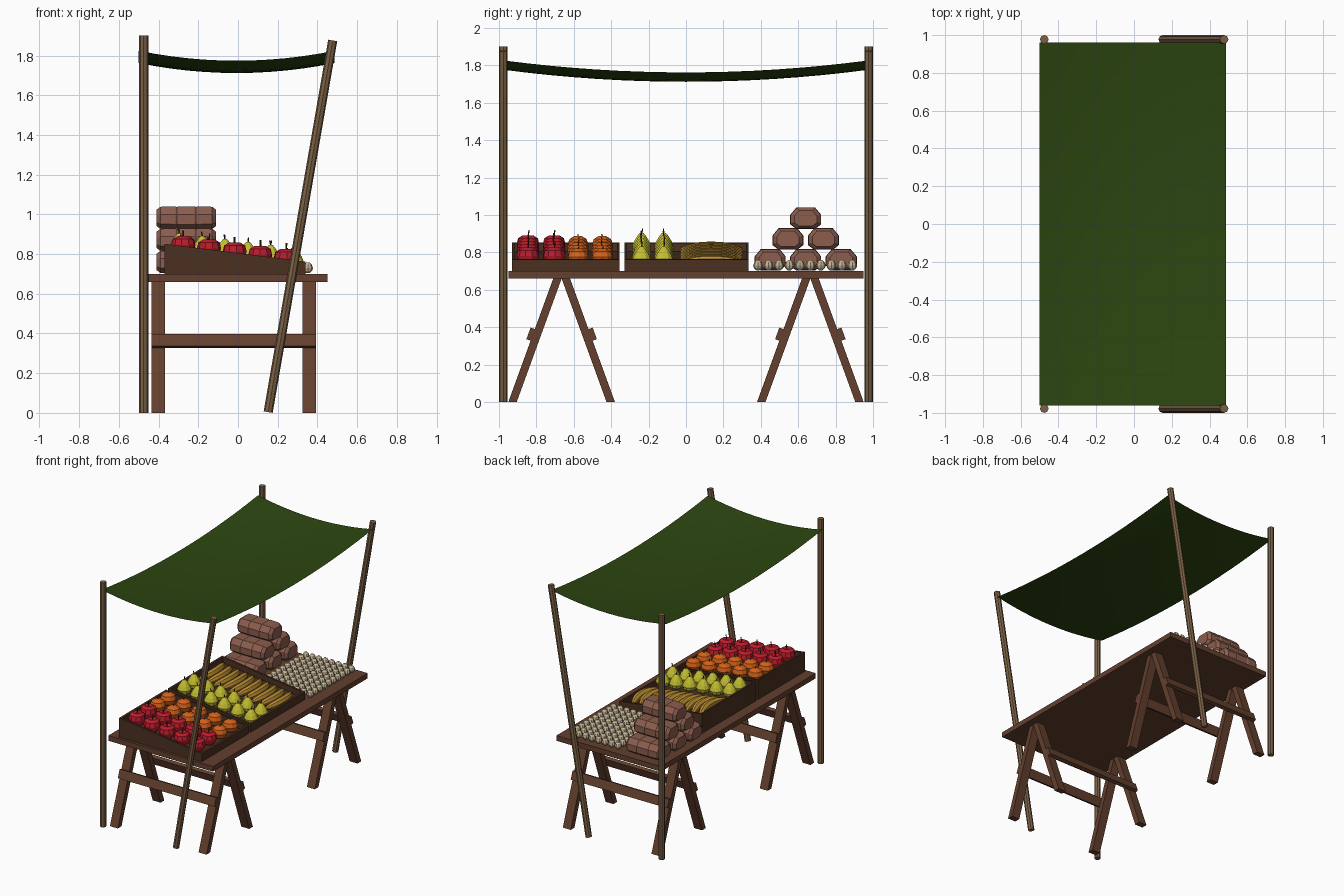
import bpy, bmesh, math, random
from mathutils import Vector, Matrix

if "Cube" in bpy.data.objects:
    bpy.data.objects.remove(bpy.data.objects["Cube"])
random.seed(4)


def material(name, rgb):
    m = bpy.data.materials.new(name)
    m.use_nodes = True
    m.diffuse_color = (*rgb, 1)
    bsdf = next(n for n in m.node_tree.nodes if n.type == 'BSDF_PRINCIPLED')
    bsdf.inputs["Base Color"].default_value = (*rgb, 1)
    return m


TABLE = material("table wood", (0.125, 0.05, 0.027))
POLE = material("pole wood", (0.2, 0.12, 0.06))
CRATE = material("dark crate wood", (0.07, 0.03, 0.015))
GREEN = material("green cloth", (0.025, 0.06, 0.005))
RED = material("apple red", (0.5, 0.012, 0.025))
ORANGE = material("orange peel", (0.65, 0.12, 0.01))
PEAR = material("pear yellow", (0.55, 0.52, 0.03))
BANANA = material("banana yellow", (0.5, 0.27, 0.03))
EGG = material("egg shell", (0.55, 0.45, 0.3))
BREAD = material("bread crust", (0.26, 0.11, 0.075))


def finish(name, bm, *mats):
    bmesh.ops.recalc_face_normals(bm, faces=bm.faces)
    me = bpy.data.meshes.new(name)
    bm.to_mesh(me)
    bm.free()
    for m in mats:
        me.materials.append(m)
    return place(name, me)


def place(name, mesh, loc=(0, 0, 0), turn=0):
    ob = bpy.data.objects.new(name, mesh)
    ob.location = loc
    ob.rotation_euler.z = turn
    bpy.context.collection.objects.link(ob)
    return ob


def loft(bm, rings):
    """Skin closed rings of points and cap both ends."""
    rows = [[bm.verts.new(p) for p in r] for r in rings]
    n = len(rows[0])
    for a, b in zip(rows, rows[1:]):
        for i in range(n):
            bm.faces.new((a[i], a[(i + 1) % n], b[(i + 1) % n], b[i]))
    return [bm.faces.new(rows[0]), bm.faces.new(rows[-1])]


def prism(bm, section, x0, x1):
    """Extrude a (y, z) section along x."""
    loft(bm, [[(x, y, z) for y, z in section] for x in (x0, x1)])


def side_prism(bm, section, y0, y1):
    """Extrude an (x, z) section along y."""
    loft(bm, [[(x, y, z) for x, z in section] for y in (y0, y1)])


def circle(r, z, n):
    return [(r * math.cos(math.tau * i / n), r * math.sin(math.tau * i / n), z) for i in range(n)]


def pole(name, a, b, r):
    a, b = Vector(a), Vector(b)
    bm = bmesh.new()
    loft(bm, [circle(r, 0, 8), circle(r, (b - a).length, 8)])
    bm.transform(Matrix.Translation(a) @ (b - a).to_track_quat('Z', 'Y').to_matrix().to_4x4())
    return finish(name, bm, POLE)


def turned(name, profile, mat, n=10, stem=None):
    """Revolved produce, with an optional dark stem."""
    bm = bmesh.new()
    loft(bm, [circle(r, z, n) for r, z in profile])
    if stem:
        start = len(bm.faces)
        loft(bm, [circle(0.004, stem[0], 5), [(x + 0.006, y, z) for x, y, z in circle(0.003, stem[1], 5)]])
        bm.faces.ensure_lookup_table()
        for f in bm.faces[start:]:
            f.material_index = 1
    ob = finish(name, bm, mat, CRATE)
    mesh = ob.data
    bpy.data.objects.remove(ob)
    return mesh


# Table top
bm = bmesh.new()
side_prism(bm, [(-0.45, 0.66), (0.45, 0.66), (0.45, 0.70), (-0.45, 0.70)], -0.95, 0.95)
finish("table_top", bm, TABLE)

# Trestles: splayed legs with a rail on the outer side of each pair
for end, side in (("right", -1), ("left", 1)):
    mid = side * 0.665
    bm = bmesh.new()
    for s in (-1, 1):
        for x in (-0.402, 0.36):
            section = [(mid + s * 0.24, 0), (mid + s * 0.285, 0), (mid + s * 0.045, 0.66), (mid, 0.66)]
            prism(bm, section, x - 0.034, x + 0.034)
        along, out = Vector((-s * 0.342, 0.94)), Vector((s * 0.94, 0.342))
        c = Vector((mid + s * 0.164, 0.362))
        rail = [c + along * i * 0.033 + out * j * 0.014 for i, j in ((-1, -1), (1, -1), (1, 1), (-1, 1))]
        prism(bm, rail, -0.436, 0.394)
    finish("trestle_" + end, bm, TABLE)

# Canopy poles
for end, y in (("right", -0.977), ("left", 0.977)):
    pole("back_pole_" + end, (-0.475, y, 0), (-0.475, y, 1.9), 0.023)
    pole("leaning_pole_" + end, (0.152, y, 0.004), (0.477, y, 1.876), 0.023)

# Sagging cloth canopy
bm = bmesh.new()
bmesh.ops.create_grid(bm, x_segments=12, y_segments=16, size=1)
for v in bm.verts:
    u, w = v.co.x, v.co.y
    v.co = (-0.007 + 0.493 * u, 0.96 * w, 1.712 + 0.05 * u * u + 0.062 * w * w)
for f in bm.faces:
    f.smooth = True
finish("canopy", bm, GREEN)


# Sloping crates
X0, X1 = -0.37, 0.34


def rim(x):
    return 0.852 - 0.09 * (x - X0) / (X1 - X0)


def slope_section(xa, xb, drop=0.0):
    return [(xa, 0.70), (xb, 0.70), (xb, rim(xb) - drop), (xa, rim(xa) - drop)]


for name, y0, y1 in (("fruit_crate", -0.93, -0.355), ("pear_banana_crate", -0.33, 0.335)):
    bm = bmesh.new()
    t = 0.015
    side_prism(bm, slope_section(X0, X1), y0, y0 + t)
    side_prism(bm, slope_section(X0, X1), y1 - t, y1)
    side_prism(bm, slope_section(X0, X0 + t), y0 + t, y1 - t)
    side_prism(bm, slope_section(X1 - t, X1), y0 + t, y1 - t)
    side_prism(bm, slope_section(X0 + t, X1 - t, 0.045), y0 + t, y1 - t)
    finish(name, bm, CRATE)

# Fruit in rows down the slope
apple = turned("apple", [(0.025, 0), (0.05, 0.02), (0.061, 0.055), (0.054, 0.085), (0.03, 0.1), (0.008, 0.092)],
               RED, stem=(0.09, 0.13))
orange = turned("orange", [(0.02, 0), (0.047, 0.018), (0.058, 0.05), (0.047, 0.08), (0.02, 0.096)],
                ORANGE, stem=(0.094, 0.108))
pear = turned("pear", [(0.02, 0), (0.046, 0.018), (0.052, 0.042), (0.04, 0.07), (0.024, 0.095), (0.01, 0.112)],
              PEAR, stem=(0.11, 0.135))
for name, mesh, columns, xs in (
        ("apple", apple, (-0.845, -0.705), [-0.275 + 0.129 * i for i in range(5)]),
        ("orange", orange, (-0.577, -0.447), [-0.285 + 0.133 * i for i in range(5)]),
        ("pear", pear, (-0.237, -0.118), [-0.295 + 0.115 * i for i in range(6)])):
    for y in columns:
        for x in xs:
            place(name, mesh, (x, y, rim(x) - 0.05), random.uniform(0, 6))

# Bananas: bent, tapered tubes lying across the crate
bm = bmesh.new()
rings = []
for i in range(9):
    t = i / 4 - 1
    r = 0.022 * (1 - t ** 4) + 0.006
    rings.append([(x - 0.035 * t * t, 0.165 * t, z + 0.014 * (1 - t * t))
                  for x, z, _ in circle(r, 0, 7)])
loft(bm, rings)
banana_ob = finish("banana", bm, BANANA)
banana = banana_ob.data
bpy.data.objects.remove(banana_ob)
for i in range(10):
    x = -0.29 + 0.064 * i
    place("banana", banana, (x, 0.135, rim(x) - 0.026), random.uniform(-0.03, 0.03))

# Eggs in a grid
egg = turned("egg", [(0.009, 0), (0.022, 0.012), (0.026, 0.025), (0.02, 0.043), (0.008, 0.054)], EGG, n=8)
for i in range(8):
    for j in range(10):
        place("egg", egg, (-0.04 + 0.056 * i, 0.385 + 0.056 * j, 0.704))

# Stacked loaves: eight-sided, tapered ends, shallow creases
bm = bmesh.new()
outline = [(-0.05, 0), (0.05, 0), (0.083, 0.025), (0.083, 0.075), (0.05, 0.115),
           (-0.05, 0.115), (-0.083, 0.075), (-0.083, 0.025)]
stations = [(-0.15, 0.72), (-0.13, 0.97), (-0.055, 1), (-0.048, 0.95), (-0.041, 1),
            (0.041, 1), (0.048, 0.95), (0.055, 1), (0.13, 0.97), (0.15, 0.72)]
loft(bm, [[(x, y * s, 0.057 + (z - 0.057) * s) for y, z in outline] for x, s in stations])
loaf_ob = finish("loaf", bm, BREAD)
loaf = loaf_ob.data
bpy.data.objects.remove(loaf_ob)
for layer in range(3):
    count = 3 - layer
    for i in range(count):
        place("loaf", loaf, (-0.26, 0.64 + 0.19 * (i - (count - 1) / 2), 0.703 + 0.111 * layer))
